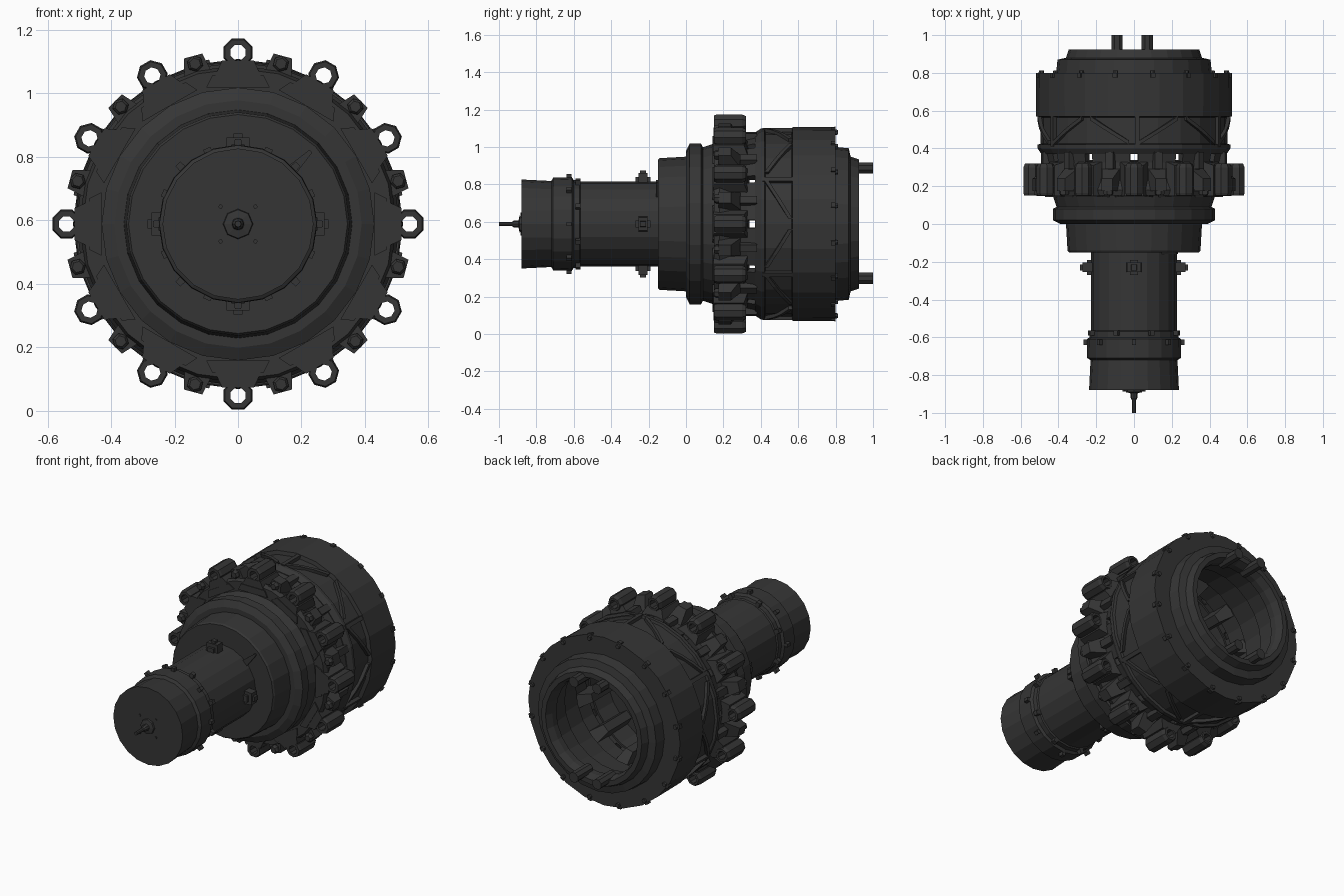
import bpy, bmesh
from math import sin, cos, radians

if "Cube" in bpy.data.objects:
    bpy.data.objects.remove(bpy.data.objects["Cube"], do_unlink=True)

AXIS_Z = 0.588          # height of the long axis, which runs along y


def material(name, value):
    mat = bpy.data.materials.new(name)
    mat.use_nodes = True
    colour = (value, value, value, 1)
    mat.diffuse_color = colour
    mat.node_tree.nodes["Principled BSDF"].inputs["Base Color"].default_value = colour
    return mat


DARK = material("dark grey metal", 0.036)


def polar(angle, r, y, centre=(0, 0)):
    a = radians(angle)
    return (centre[0] + r * cos(a), y, AXIS_Z + centre[1] + r * sin(a))


def lathe(bm, profile, sides=24, centre=(0, 0), start=0, sweep=360):
    """Turn a closed (y, radius) outline around an axis parallel to y."""
    full = sweep == 360
    rings = [[bm.verts.new(polar(start + sweep * i / sides, r, y, centre))
              for y, r in profile] for i in range(sides if full else sides + 1)]
    pairs = list(zip(rings, rings[1:]))
    if full:
        pairs.append((rings[-1], rings[0]))
    else:
        bm.faces.new(rings[0])
        bm.faces.new(rings[-1])
    n = len(profile)
    for a, b in pairs:
        for j in range(n):
            k = (j + 1) % n
            bm.faces.new((a[j], a[k], b[k], b[j]))


def hexahedron(bm, pts):
    v = [bm.verts.new(p) for p in pts]
    for f in ((0, 1, 2, 3), (4, 5, 6, 7), (0, 1, 5, 4),
              (1, 2, 6, 5), (2, 3, 7, 6), (3, 0, 4, 7)):
        bm.faces.new([v[i] for i in f])


def block(bm, angle, r0, r1, w0, w1, y0, y1, y2=None):
    """Radial block, half width w0 at r0 and w1 at r1; y2 is its outer back edge."""
    a = radians(angle)
    y2 = y1 if y2 is None else y2

    def p(r, t, y):
        return (r * cos(a) - t * sin(a), y, AXIS_Z + r * sin(a) + t * cos(a))
    hexahedron(bm, [p(r0, -w0, y0), p(r0, w0, y0), p(r0, w0, y1), p(r0, -w0, y1),
                    p(r1, -w1, y0), p(r1, w1, y0), p(r1, w1, y2), p(r1, -w1, y2)])


def diagonal(bm, a0, a1, y0, y1, r0, r1, w, steps=3):
    """Brace wrapped around the drum from (a0, y0) to (a1, y1)."""
    for i in range(steps):
        ends = []
        for t in (i / steps, (i + 1) / steps):
            a, y = a0 + (a1 - a0) * t, y0 + (y1 - y0) * t
            ends += [polar(a, r0, y - w), polar(a, r1, y - w),
                     polar(a, r1, y + w), polar(a, r0, y + w)]
        hexahedron(bm, ends)


def finish(bm, name):
    bmesh.ops.remove_doubles(bm, verts=bm.verts, dist=1e-5)
    bmesh.ops.recalc_face_normals(bm, faces=bm.faces)
    mesh = bpy.data.meshes.new(name)
    bm.to_mesh(mesh)
    bm.free()
    mesh.materials.append(DARK)
    obj = bpy.data.objects.new(name, mesh)
    bpy.context.collection.objects.link(obj)


def turned(name, profile, sides=24):
    bm = bmesh.new()
    lathe(bm, profile, sides)
    finish(bm, name)


# Nose cylinder, collar and neck
turned("nose_and_neck", [(-0.88, 0), (-0.88, 0.238), (-0.72, 0.23), (-0.71, 0.248),
                         (-0.61, 0.25), (-0.6, 0.235), (-0.57, 0.235), (-0.565, 0.227),
                         (-0.14, 0.227), (-0.14, 0)], 20)

# Stepped front housing
turned("front_housing", [(-0.15, 0), (-0.15, 0.345), (-0.14, 0.352), (0.0, 0.36),
                         (0.0, 0.39), (0.02, 0.43), (0.08, 0.43), (0.09, 0.41),
                         (0.15, 0.43), (0.19, 0.43), (0.19, 0)])

# Flange shell that carries the lugs
turned("flange_shell", [(0.15, 0.42), (0.15, 0.49), (0.18, 0.5), (0.23, 0.48),
                        (0.33, 0.475), (0.33, 0.43), (0.18, 0.42)])

# Posts leave small windows between flange and drum
bm = bmesh.new()
for i in range(12):
    lathe(bm, [(0.325, 0.44), (0.325, 0.475), (0.375, 0.485), (0.375, 0.44)],
          2, start=30 * i + 2.5, sweep=25)
finish(bm, "window_posts")

# Rear drum with a stepped mouth and an open cavity
turned("rear_drum", [(0.37, 0.43), (0.37, 0.49), (0.4, 0.51), (0.42, 0.51), (0.425, 0.495),
                     (0.565, 0.495), (0.57, 0.518), (0.8, 0.52), (0.8, 0.412),
                     (0.87, 0.405), (0.88, 0.36), (0.925, 0.345), (0.925, 0.315),
                     (0.88, 0.3), (0.84, 0.3), (0.83, 0.33), (0.7, 0.34),
                     (0.69, 0.38), (0.52, 0.39), (0.5, 0.43)])

# Braces around the recessed band
bm = bmesh.new()
for i in range(12):
    low, high = (0.43, 0.56) if i % 2 else (0.56, 0.43)
    diagonal(bm, 30 * i + 3, 30 * i + 27, low, high, 0.48, 0.512, 0.011)
    if i % 2 == 0:
        block(bm, 30 * i + 28, 0.48, 0.514, 0.012, 0.012, 0.41, 0.58)
finish(bm, "band_braces")

# Twelve pierced lugs
bm = bmesh.new()
for i in range(12):
    a = 30 * i
    head = (0.54 * cos(radians(a)), 0.54 * sin(radians(a)))
    lathe(bm, [(0.15, 0.026), (0.15, 0.044), (0.165, 0.049), (0.3, 0.049),
               (0.32, 0.04), (0.32, 0.026)], 8, head, a + 22.5)
    block(bm, a, 0.44, 0.516, 0.085, 0.05, 0.147, 0.34, 0.31)
    block(bm, a, 0.43, 0.47, 0.1, 0.08, 0.143, 0.2)
finish(bm, "pierced_lugs")

# Bolts on blocks between the lugs
bm = bmesh.new()
for i in range(12):
    a = 30 * i + 15
    at = (0.523 * cos(radians(a)), 0.523 * sin(radians(a)))
    block(bm, a, 0.46, 0.548, 0.05, 0.03, 0.175, 0.3, 0.24)
    lathe(bm, [(0.15, 0), (0.15, 0.018), (0.16, 0.026), (0.18, 0.026), (0.18, 0)],
          6, at, a)
    block(bm, a, 0.47, 0.505, 0.025, 0.02, 0.29, 0.38)
finish(bm, "flange_bolts")

# Ribs inside the cavity
bm = bmesh.new()
for i in range(12):
    block(bm, 30 * i + 15, 0.36, 0.45, 0.025, 0.045, 0.18, 0.42, 0.5)
finish(bm, "cavity_ribs")

# Neck cleats with studs
bm = bmesh.new()
for a in range(0, 360, 90):
    block(bm, a, 0.21, 0.272, 0.04, 0.036, -0.255, -0.205)
    block(bm, a, 0.26, 0.286, 0.016, 0.014, -0.245, -0.215)
    block(bm, a, 0.21, 0.25, 0.02, 0.02, -0.27, -0.19)
finish(bm, "neck_cleats")

# Collar studs
bm = bmesh.new()
for i in range(8):
    block(bm, 45 * i + 22.5, 0.22, 0.258, 0.014, 0.012, -0.59, -0.565)
    block(bm, 45 * i, 0.22, 0.268, 0.014, 0.01, -0.64, -0.612)
finish(bm, "collar_studs")

# Rib on the face of the front housing
bm = bmesh.new()
block(bm, 45, 0.22, 0.325, 0.02, 0.006, -0.16, -0.14)
finish(bm, "housing_rib")

# Studs around the back rim of the drum
bm = bmesh.new()
for i in range(16):
    a = 22.5 * i + 11.25
    at = (0.5 * cos(radians(a)), 0.5 * sin(radians(a)))
    lathe(bm, [(0.79, 0), (0.79, 0.016), (0.812, 0.013), (0.812, 0)], 6, at, a)
    block(bm, a, 0.5, 0.526, 0.014, 0.012, 0.775, 0.8)
finish(bm, "rim_studs")

# Pegs on the back mouth
bm = bmesh.new()
for x in (-0.09, 0.07):
    for z in (-0.29, 0.3):
        lathe(bm, [(0.85, 0), (0.85, 0.032), (1.0, 0.032), (1.0, 0)], 8, (x, z), 22.5)
finish(bm, "back_pegs")

# Antenna with its nut and four screws
bm = bmesh.new()
lathe(bm, [(-1.0, 0), (-1.0, 0.01), (-0.93, 0.012), (-0.92, 0.018), (-0.895, 0.02),
           (-0.89, 0.045), (-0.87, 0.05), (-0.87, 0)], 8)
for x in (-0.055, 0.055):
    for z in (-0.055, 0.055):
        lathe(bm, [(-0.886, 0), (-0.886, 0.007), (-0.87, 0.007), (-0.87, 0)], 6, (x, z))
finish(bm, "antenna")
